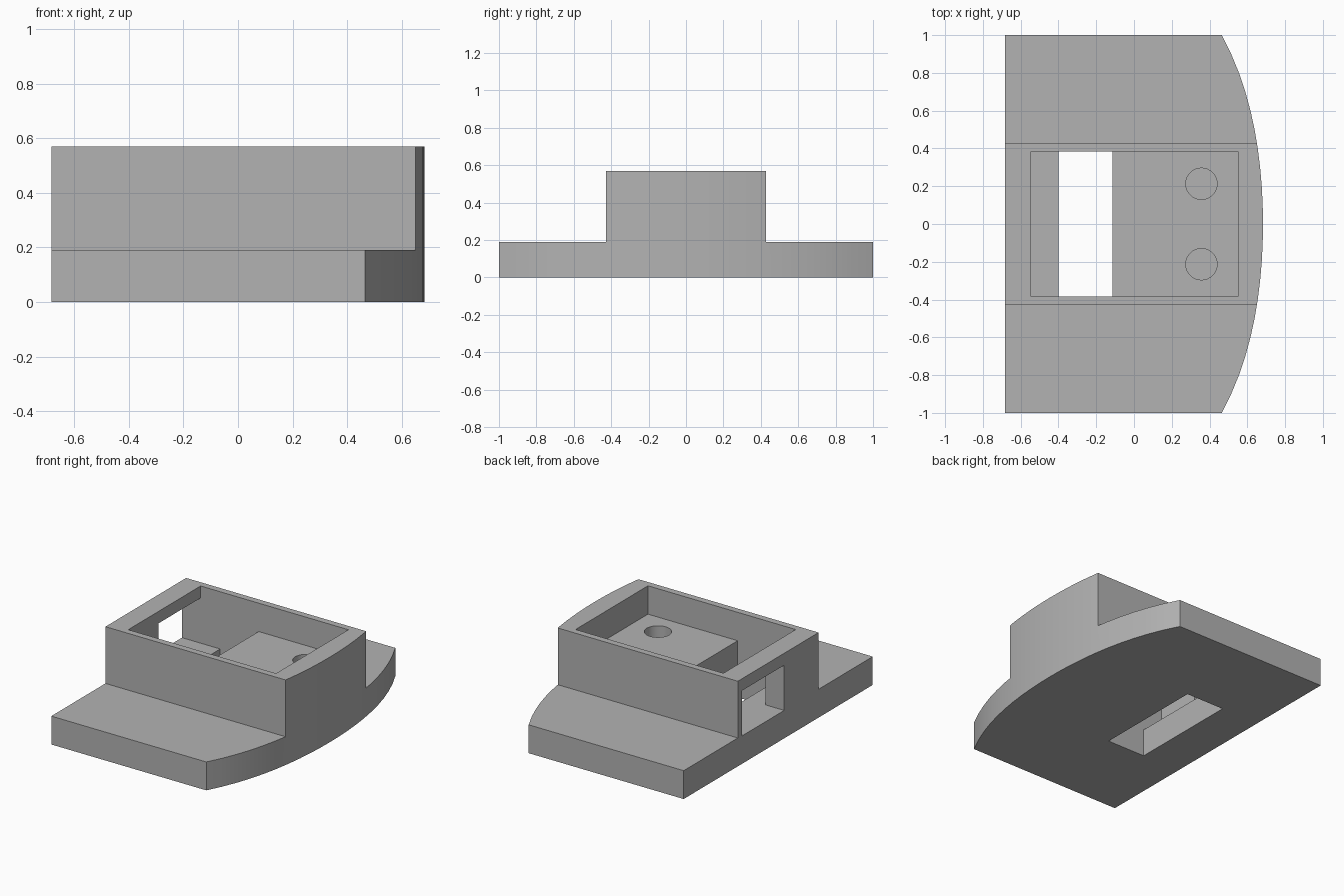
import bpy, bmesh
from math import radians
from mathutils import Vector

cube = bpy.data.objects.get("Cube")
if cube:
    bpy.data.objects.remove(cube, do_unlink=True)

# Single grey material
grey = bpy.data.materials.new("plain_grey")
grey.use_nodes = True
colour = (0.45, 0.45, 0.45, 1)
grey.diffuse_color = colour
grey.node_tree.nodes["Principled BSDF"].inputs["Base Color"].default_value = colour


def extrude(name, points, direction):
    """Solid made by sweeping a closed outline along a vector."""
    bm = bmesh.new()
    face = bm.faces.new([bm.verts.new(p) for p in points])
    result = bmesh.ops.extrude_face_region(bm, geom=[face])
    moved = [g for g in result["geom"] if isinstance(g, bmesh.types.BMVert)]
    bmesh.ops.translate(bm, verts=moved, vec=Vector(direction))
    bmesh.ops.recalc_face_normals(bm, faces=bm.faces)
    mesh = bpy.data.meshes.new(name)
    bm.to_mesh(mesh)
    bm.free()
    obj = bpy.data.objects.new(name, mesh)
    bpy.context.collection.objects.link(obj)
    mesh.materials.append(grey)
    return obj


def box(name, x, y, z):
    base = [(x[0], y[0], z[0]), (x[1], y[0], z[0]),
            (x[1], y[1], z[0]), (x[0], y[1], z[0])]
    return extrude(name, base, (0, 0, z[1] - z[0]))


def cut(target, cutter):
    """Subtract the cutter and discard it."""
    mod = target.modifiers.new("cut", 'BOOLEAN')
    mod.operation, mod.solver, mod.object = 'DIFFERENCE', 'EXACT', cutter
    bpy.context.view_layer.objects.active = target
    bpy.ops.object.modifier_apply(modifier=mod.name)
    bpy.data.objects.remove(cutter, do_unlink=True)


# Housing outline: straight on one side, bowed on the other
BACK, BOW, TOP, STEP = -0.683, 0.683, 0.57, 0.19
N = 20
bow = []
for i in range(N + 1):
    y = -1 + 2 * i / N
    bow.append((BOW - 0.165 * y**2 - 0.053 * y**4, y, 0))
housing = extrude("housing", [(BACK, -1, 0)] + bow + [(BACK, 1, 0)], (0, 0, TOP))

# Lower the two wings
for side in (-1, 1):
    cut(housing, box("wing_cutter", (-1, 1), sorted((side * 0.427, side * 1.2)), (STEP, 1)))

# Stepped pocket: rear ledge, open slot and raised platform
W = 0.383
profile = [(-0.545, 0.7), (-0.545, 0.187), (-0.4, 0.187), (-0.4, -0.1),
           (-0.115, -0.1), (-0.115, 0.38), (0.55, 0.38), (0.55, 0.7)]
cut(housing, extrude("pocket_cutter", [(x, -W, z) for x, z in profile], (0, 2 * W, 0)))

# Window in the straight wall
cut(housing, box("window_cutter", (-0.8, -0.5), (-0.064, W), (0.187, 0.49)))

# Two blind round holes in the platform
for y in (-0.213, 0.213):
    bpy.ops.mesh.primitive_cylinder_add(vertices=32, radius=0.083, depth=0.4,
                                        location=(0.357, y, 0.39))
    drill = bpy.context.object
    drill.data.materials.append(grey)
    cut(housing, drill)

# Smooth the curved walls, keep edges crisp
bpy.ops.object.select_all(action='DESELECT')
housing.select_set(True)
bpy.context.view_layer.objects.active = housing
bpy.ops.object.shade_smooth_by_angle(angle=radians(25))
